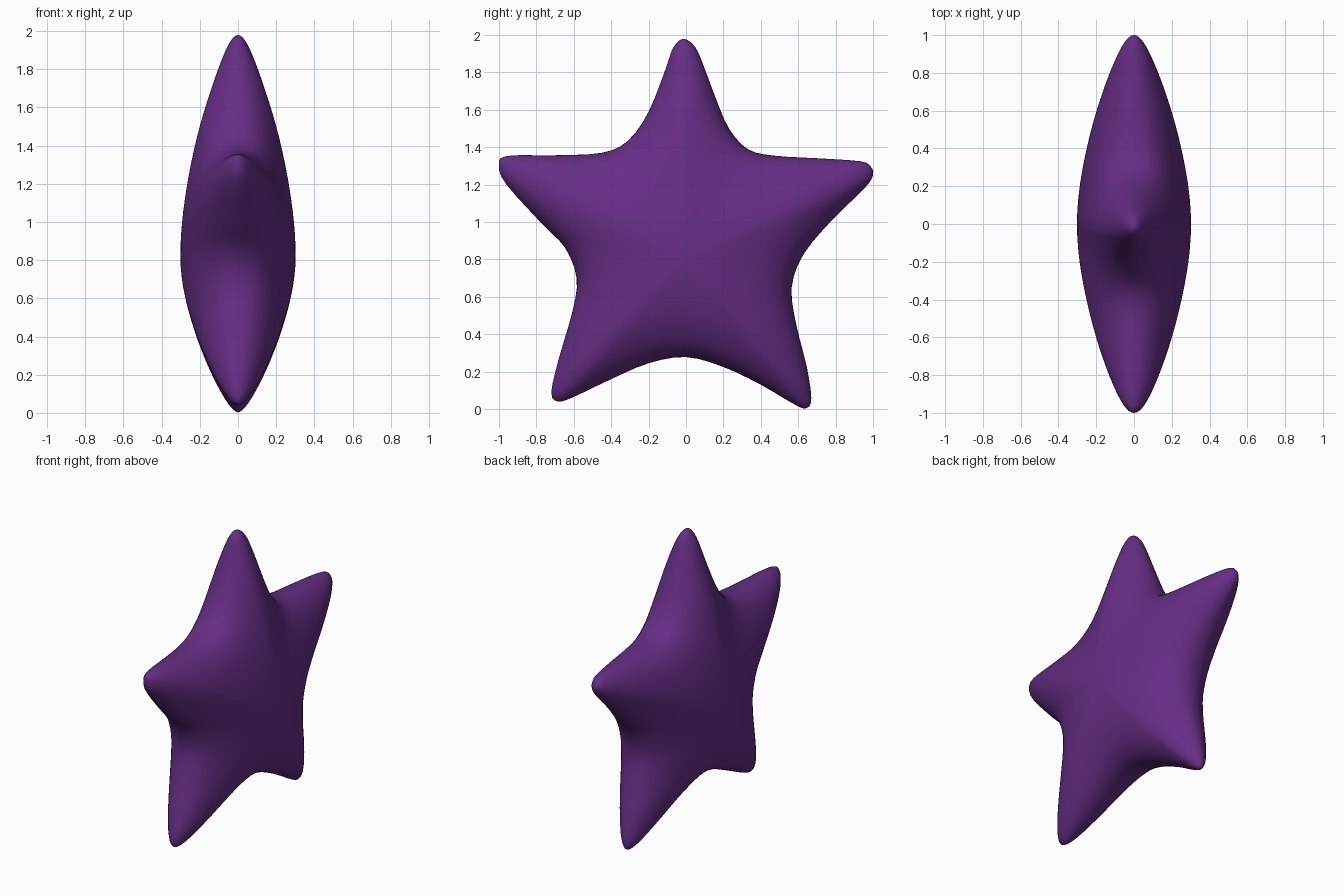
import bpy, bmesh, math
from mathutils import Vector

if "Cube" in bpy.data.objects:
    bpy.data.objects.remove(bpy.data.objects["Cube"])

# Star outline as (y, z)
PTS = [(-.015, 1.98), (.05, 1.935), (.10, 1.82), (.16, 1.66), (.23, 1.5), (.33, 1.39), (.47, 1.355),
       (.72, 1.34), (.93, 1.325), (.985, 1.30), (1.0, 1.25), (.95, 1.175), (.79, 1.02), (.63, .83),
       (.565, .65), (.59, .45), (.645, .23), (.67, .06), (.645, .005), (.58, .025), (.4, .13),
       (.2, .225), (0, .278), (-.2, .245), (-.4, .16), (-.6, .065), (-.685, .04), (-.72, .09),
       (-.68, .27), (-.605, .53), (-.585, .7), (-.645, .86), (-.76, .98), (-.96, 1.20),
       (-1.0, 1.30), (-.96, 1.353), (-.7, 1.357), (-.45, 1.37), (-.31, 1.435), (-.2, 1.59),
       (-.105, 1.83), (-.07, 1.93)]
CENTRE = Vector((0, .80))
RINGS, SUB = 22, 3


def smooth_loop(pts, sub):
    """Closed Catmull-Rom curve through the points."""
    p = [Vector(q) for q in pts]
    n, out = len(p), []
    for i in range(n):
        a, b, c, d = (p[(i + k - 1) % n] for k in range(4))
        for j in range(sub):
            t = j / sub
            out.append(.5 * (2 * b + (c - a) * t + (2 * a - 5 * b + 4 * c - d) * t * t
                             + (3 * b - a - 3 * c + d) * t ** 3))
    return out


# Flat star disc: centre point, then rings out to the outline
rim = smooth_loop(PTS, SUB)
N = len(rim)
flat, frac = [CENTRE], [0.0]
for r in range(1, RINGS + 1):
    s = math.sin(r / RINGS * math.pi / 2)
    flat += [CENTRE.lerp(q, s) for q in rim]
    frac += [s] * N


def vid(r, i):
    return 0 if r == 0 else 1 + (r - 1) * N + i % N


tris = []
for i in range(N):
    tris.append((0, vid(1, i), vid(1, i + 1)))
    for r in range(1, RINGS):
        a, b, c, d = vid(r, i), vid(r + 1, i), vid(r + 1, i + 1), vid(r, i + 1)
        tris += [(a, b, c), (a, c, d)]

# Inflate: solve a membrane over the disc, so cross-sections become round
weights = [{} for _ in flat]
area = [0.0] * len(flat)
for t in tris:
    for k in range(3):
        o, a, b = t[k], t[(k + 1) % 3], t[(k + 2) % 3]
        u, v = flat[a] - flat[o], flat[b] - flat[o]
        cross = max(abs(u.x * v.y - u.y * v.x), 1e-9)
        w = .5 * u.dot(v) / cross
        weights[a][b] = weights[a].get(b, 0) + w
        weights[b][a] = weights[b].get(a, 0) + w
        area[o] += cross / 6
inner = 1 + (RINGS - 1) * N
rows = [(list(weights[i].items()), sum(weights[i].values()), 2 * area[i]) for i in range(inner)]
h = [.16 * (1 - s * s) for s in frac]
for step in range(700):
    for i, (nb, tot, src) in enumerate(rows):
        new = (src + sum(w * h[j] for j, w in nb)) / tot
        h[i] += 1.85 * (new - h[i])


def thickness(q, u, s):
    """Rounded membrane blended with a ridged star dome."""
    g = math.sqrt(max(u, 0))
    rho = (q - CENTRE).length
    puff = g / (1 + g / .66) * (1 + .13 * math.exp(-(rho / .4) ** 2))
    ridge = .278 * max(1 - s * s, 0) ** .78
    return .65 * puff + .35 * ridge


# Mirror the two puffed halves around a shared rim
bm = bmesh.new()
front = [bm.verts.new((thickness(q, u, s) if i < inner else 0, q.x, q.y))
         for i, (q, u, s) in enumerate(zip(flat, h, frac))]
back = [bm.verts.new((-v.co.x, v.co.y, v.co.z)) if i < inner else v for i, v in enumerate(front)]
for a, b, c in tris:
    bm.faces.new((front[a], front[b], front[c]))
    bm.faces.new((back[c], back[b], back[a]))
bmesh.ops.recalc_face_normals(bm, faces=bm.faces)
mesh = bpy.data.meshes.new("puffy_star")
bm.to_mesh(mesh)
bm.free()
star = bpy.data.objects.new("puffy_star", mesh)
bpy.context.collection.objects.link(star)
mesh.shade_smooth()

purple = bpy.data.materials.new("purple")
purple.diffuse_color = (.133, .027, .238, 1)
purple.use_nodes = True
purple.node_tree.nodes["Principled BSDF"].inputs["Base Color"].default_value = purple.diffuse_color
mesh.materials.append(purple)
